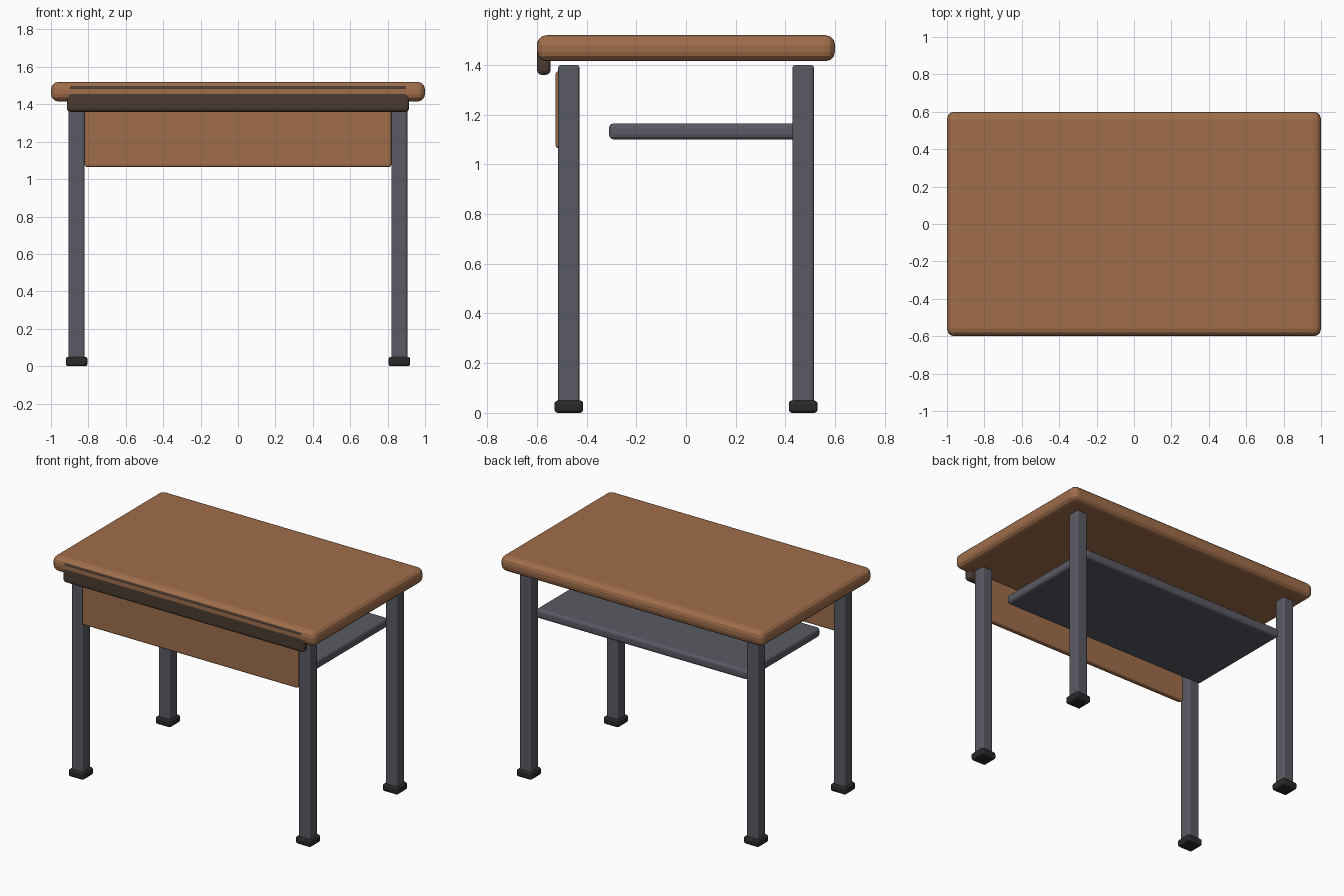
import bpy

cube = bpy.data.objects.get("Cube")
if cube:
    bpy.data.objects.remove(cube, do_unlink=True)


def make_material(name, rgb):
    mat = bpy.data.materials.new(name)
    mat.use_nodes = True
    mat.diffuse_color = (*rgb, 1)
    mat.node_tree.nodes["Principled BSDF"].inputs["Base Color"].default_value = (*rgb, 1)
    return mat


wood = make_material("warm wood", (0.35, 0.155, 0.07))
dark_wood = make_material("dark brown trim", (0.068, 0.044, 0.031))
steel = make_material("grey steel", (0.1, 0.105, 0.125))
rubber = make_material("black rubber", (0.022, 0.022, 0.022))


def rounded_box(name, low, high, mat, radius, segments=3):
    """Box between two corners with rounded edges."""
    centre = [(a + b) / 2 for a, b in zip(low, high)]
    bpy.ops.mesh.primitive_cube_add(size=1, location=centre)
    obj = bpy.context.object
    obj.name = name
    obj.scale = [b - a for a, b in zip(low, high)]
    bpy.ops.object.transform_apply(location=False, rotation=False, scale=True)
    bevel = obj.modifiers.new("rounded edges", "BEVEL")
    bevel.width = radius
    bevel.segments = segments
    obj.data.materials.append(mat)
    return obj


# Tabletop and the trim bar flush with its front edge
rounded_box("tabletop", (-1, -0.6, 1.415), (1, 0.6, 1.52), wood, 0.04)
rounded_box("front_trim", (-0.915, -0.5998, 1.36), (0.915, -0.545, 1.505), dark_wood, 0.02)

# Front panel and the shelf under the top
rounded_box("front_panel", (-0.82, -0.525, 1.065), (0.82, -0.485, 1.375), wood, 0.012)
rounded_box("shelf", (-0.805, -0.31, 1.1), (0.805, 0.485, 1.165), steel, 0.02)

# Four legs with rubber feet
for side, x in (("right", -0.8625), ("left", 0.8625)):
    for end, y in (("front", -0.4715), ("back", 0.4715)):
        for part, half, bottom, top, mat, radius in (
            ("leg", 0.043, 0.02, 1.4, steel, 0.012),
            ("foot", 0.058, 0, 0.05, rubber, 0.014),
        ):
            rounded_box(f"{end}_{side}_{part}", (x - half, y - half, bottom),
                        (x + half, y + half, top), mat, radius)
